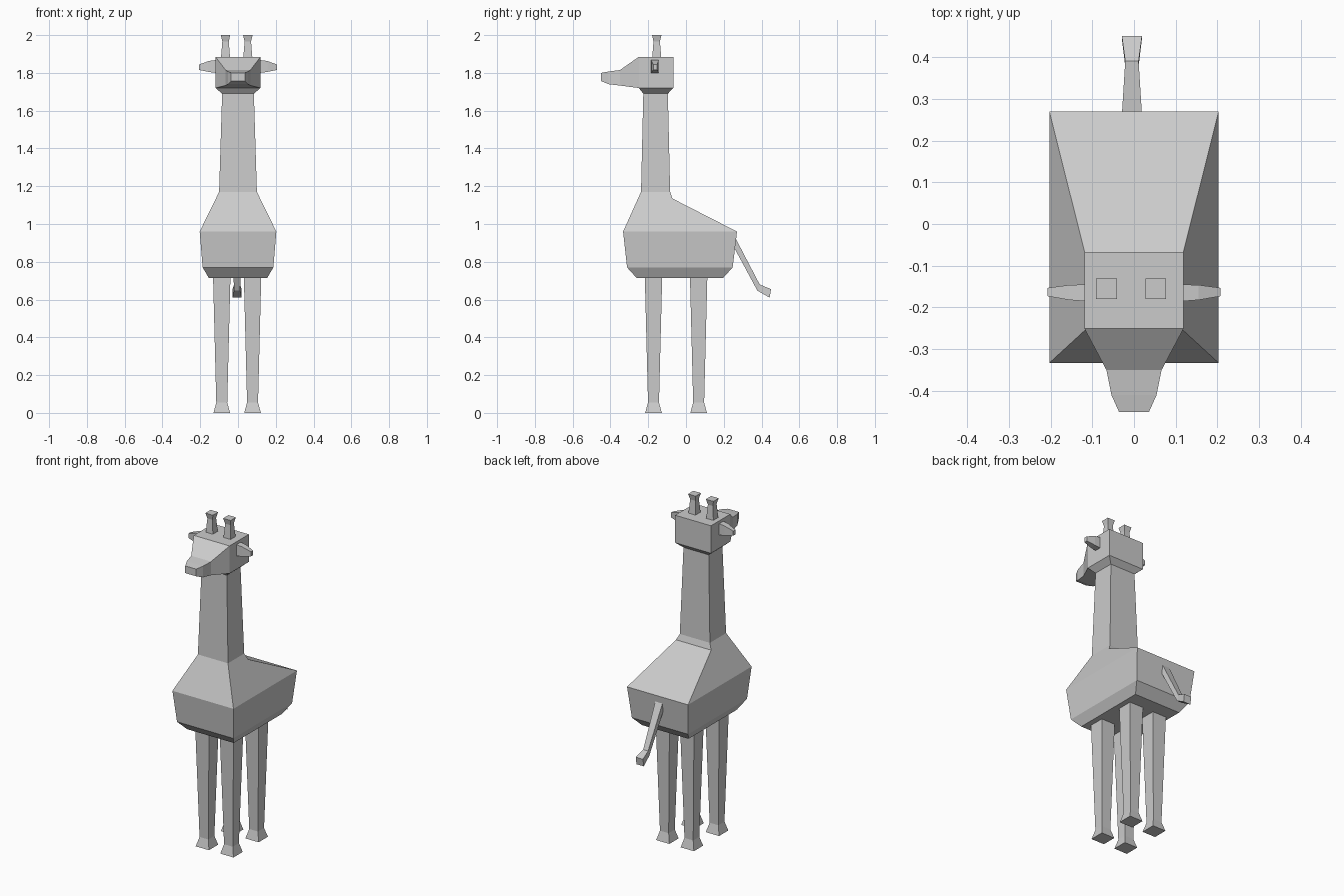
import bpy, bmesh

if "Cube" in bpy.data.objects:
    bpy.data.objects.remove(bpy.data.objects["Cube"])


def loft(name, rings, cap_start=True, cap_end=True, drop=None):
    """Skin a list of four-point rings; drop(center) removes hidden faces."""
    bm = bmesh.new()
    loops = [[bm.verts.new(p) for p in ring] for ring in rings]
    for a, b in zip(loops, loops[1:]):
        for i in range(4):
            j = (i + 1) % 4
            bm.faces.new((a[i], a[j], b[j], b[i]))
    caps = []
    if cap_start:
        caps.append(bm.faces.new(loops[0]))
    if cap_end:
        caps.append(bm.faces.new(loops[-1]))
    bmesh.ops.recalc_face_normals(bm, faces=bm.faces[:])
    if drop:
        hidden = [f for f in bm.faces if drop(f.calc_center_median())]
        bmesh.ops.delete(bm, geom=hidden, context='FACES')
    mesh = bpy.data.meshes.new(name)
    bm.to_mesh(mesh)
    bm.free()
    obj = bpy.data.objects.new(name, mesh)
    bpy.context.collection.objects.link(obj)
    return obj


def ring_z(z, hx, y0, y1, cx=0):
    return [(cx - hx, y0, z), (cx + hx, y0, z), (cx + hx, y1, z), (cx - hx, y1, z)]


def ring_y(y, hx, z0, z1):
    return [(-hx, y, z0), (hx, y, z0), (hx, y, z1), (-hx, y, z1)]


# body and neck
loft("body_and_neck", [
    ring_z(0.715, 0.155, -0.262, 0.197),
    ring_z(0.77, 0.187, -0.312, 0.247),
    ring_z(0.96, 0.203, -0.333, 0.27),
    ring_z(1.135, 0.117, -0.254, -0.072),
    ring_z(1.17, 0.10, -0.238, -0.084),
    ring_z(1.69, 0.084, -0.226, -0.096),
], cap_end=False)

# head, open at the front where the snout joins
loft("head", [
    ring_z(1.69, 0.084, -0.226, -0.096),
    ring_z(1.72, 0.119, -0.25, -0.067),
    ring_z(1.885, 0.119, -0.25, -0.067),
], cap_start=False, drop=lambda c: c.y < -0.245 and c.z > 1.75)

# snout
loft("snout", [
    ring_y(-0.25, 0.119, 1.72, 1.885),
    ring_y(-0.35, 0.066, 1.733, 1.815),
    ring_y(-0.41, 0.054, 1.74, 1.807),
    ring_y(-0.45, 0.036, 1.757, 1.80),
], cap_start=False)

# ears
for side, label in ((-1, "left"), (1, "right")):
    rings = []
    for x, y, hy, z, hz in ((0.115, -0.165, 0.02, 1.834, 0.034),
                            (0.155, -0.164, 0.018, 1.834, 0.029),
                            (0.207, -0.163, 0.01, 1.83, 0.014)):
        rings.append([(side * x, y - hy, z - hz), (side * x, y + hy, z - hz),
                      (side * x, y + hy, z + hz), (side * x, y - hy, z + hz)])
    loft(label + "_ear", rings, cap_start=False)

# horns
for cx, label in ((-0.066, "left"), (0.052, "right")):
    loft(label + "_horn", [ring_z(z, h, -0.155 - h, -0.155 + h, cx)
                           for z, h in ((1.88, 0.024), (1.967, 0.017), (2.0, 0.025))],
         cap_start=False)

# legs with flared hooves
for cx, side in ((-0.086, "left"), (0.077, "right")):
    for cy, end in ((-0.172, "front"), (0.067, "back")):
        loft(f"{end}_{side}_leg", [ring_z(z, h, cy - h, cy + h, cx)
                                   for z, h in ((0.0, 0.044), (0.055, 0.029), (0.72, 0.046))],
             cap_end=False)

# tail with tuft: upper and lower edge points in profile plus half width
tail = [((0.262, 0.925), (0.255, 0.875), 0.024),
        ((0.39, 0.68), (0.378, 0.647), 0.016),
        ((0.45, 0.655), (0.443, 0.61), 0.024)]
loft("tail", [[(-0.005 - h, *lo), (-0.005 + h, *lo), (-0.005 + h, *up), (-0.005 - h, *up)]
              for up, lo, h in tail], cap_start=False)
